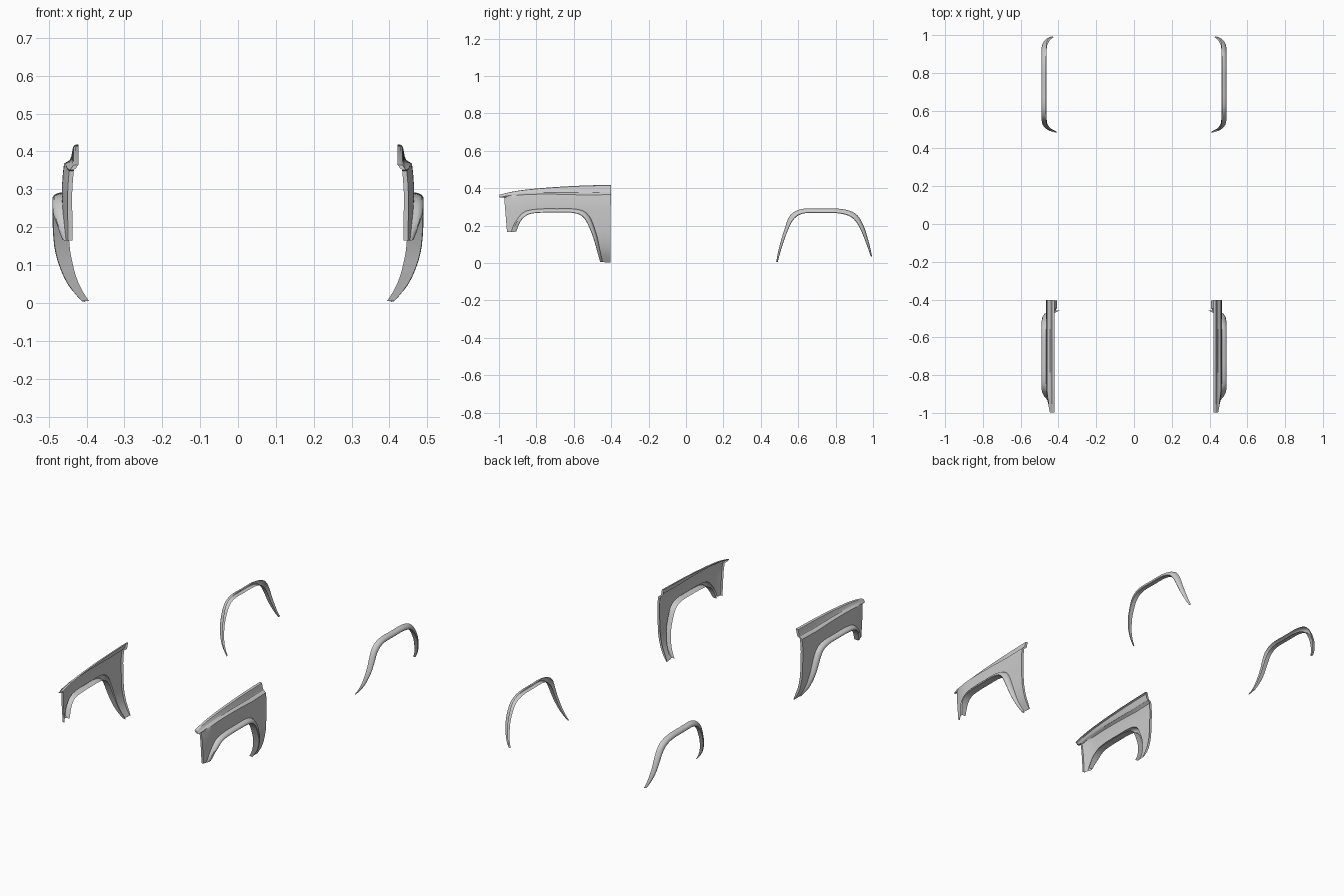
import bpy, bmesh

if "Cube" in bpy.data.objects:
    bpy.data.objects.remove(bpy.data.objects["Cube"])


def spline(pts, n=4):
    """Catmull-Rom curve through 2D points."""
    p = [pts[0]] + pts + [pts[-1]]
    out = []
    for i in range(1, len(p) - 2):
        a, b, c, d = p[i - 1:i + 3]
        for k in range(n):
            t = k / n
            out.append(tuple(0.5 * (2 * q + (r - o) * t + (2 * o - 5 * q + 4 * r - s) * t * t
                                    + (3 * q - o - 3 * r + s) * t ** 3)
                             for o, q, r, s in zip(a, b, c, d)))
    return out + [pts[-1]]


def lerp_table(tab, v):
    if v <= tab[0][0]:
        return tab[0][1]
    for (a, fa), (b, fb) in zip(tab, tab[1:]):
        if v <= b:
            return fa + (fb - fa) * (v - a) / (b - a)
    return tab[-1][1]


# body side: half-width against height
SIDE = spline([(0, .405), (.03, .425), (.07, .443), (.12, .455), (.165, .461), (.29, .465)], 6)
# how far the flare stands off the body, against height
STAND = [(0, .003), (.05, .015), (.12, .024), (.2, .027), (.3, .026)]


def side_x(z):
    return lerp_table(SIDE, z)


def grid_object(name, cols):
    """Skin a grid of points, mirrored to both sides of the car."""
    bm = bmesh.new()
    vs = [[bm.verts.new(p) for p in c] for c in cols]
    for a, b in zip(vs, vs[1:]):
        for i in range(len(a) - 1):
            bm.faces.new((a[i], b[i], b[i + 1], a[i + 1]))
    bmesh.ops.remove_doubles(bm, verts=bm.verts, dist=0.0002)
    bmesh.ops.recalc_face_normals(bm, faces=bm.faces)
    if sum(f.normal.x * f.calc_area() for f in bm.faces) < 0:
        bmesh.ops.reverse_faces(bm, faces=bm.faces)
    me = bpy.data.meshes.new(name)
    bm.to_mesh(me)
    bm.free()
    ob = bpy.data.objects.new(name, me)
    bpy.context.collection.objects.link(ob)
    ob.modifiers.new("Mirror", 'MIRROR').use_mirror_merge = False
    bpy.ops.object.select_all(action='DESELECT')
    ob.select_set(True)
    bpy.context.view_layer.objects.active = ob
    bpy.ops.object.shade_smooth_by_angle(angle=0.6)
    return ob


def nose_in(y):
    """The fender draws inward toward the nose."""
    t = max(0, min(1, (-.87 - y) / .1))
    return .016 * t * t


def flare(name, outer, inner, lip, front):
    cols = []
    n = len(outer) - 1
    for k, ((yo, zo), (yi, zi)) in enumerate(zip(outer, inner)):
        d = lerp_table(STAND, zo)
        if front:
            d *= min(1, .35 + 5 * k / n)
        nose = nose_in(yo) if front else 0
        col = []
        for t, s in ((0, 0), (.1, .45), (.3, .8), (.6, .97), (.9, 1), (1, .93)):
            y, z = yo + (yi - yo) * t, zo + (zi - zo) * t
            col.append((side_x(z) - nose + d * s, y, z))
        col.append((side_x(zi) - nose - lip, yi, zi))
        cols.append(col)
    return grid_object(name, cols)


# front wheel arch lines (y, z)
f_out = spline([(-.935, .165), (-.915, .215), (-.87, .27), (-.8, .288), (-.69, .29), (-.58, .287),
                (-.52, .255), (-.482, .165), (-.46, .07), (-.446, .005)])
f_in = spline([(-.908, .168), (-.883, .225), (-.845, .258), (-.79, .268), (-.69, .27), (-.6, .267),
               (-.545, .24), (-.503, .155), (-.477, .07), (-.459, .005)])
flare("front_arch_flare", f_out, f_in, .015, True)

# rear wheel arch lines (y, z)
r_out = spline([(.482, .004), (.497, .08), (.525, .175), (.557, .255), (.62, .289), (.72, .291),
                (.83, .289), (.905, .265), (.947, .205), (.978, .11), (.995, .035)])
r_in = spline([(.49, .004), (.511, .08), (.542, .168), (.577, .235), (.63, .265), (.72, .267),
               (.82, .265), (.886, .243), (.928, .19), (.963, .105), (.989, .033)])
flare("rear_arch_flare", r_out, r_in, 0, False)

# fender panel: lofted from the arch line up to the bonnet edge
TOP = spline([(-1, .364), (-.94, .379), (-.85, .393), (-.7, .406), (-.55, .414), (-.4, .418)])
low = [(-.957, .165)] + f_out + [(-.424, .003), (-.404, .003)]
n = len(low) - 1
cols = []
for k, (y0, z0) in enumerate(low):
    u = k / n
    y1 = -.972 + .57 * u              # where this column meets the shoulder crease
    s = .3 + .7 * min(1, u * 1.3)     # the shoulder band narrows toward the nose
    yt = y1 - .026 * (1 - u) ** 4     # nose tip overhang
    zt = lerp_table(TOP, yt)
    zc = zt - .052 * s
    col = []
    for i in range(11):
        t = i / 10
        y, z = y0 + (y1 - y0) * t, z0 + (zc - z0) * t
        x = side_x(z) - nose_in(y)
        x -= .006 * max(0, (z - .29) / .08) ** 2
        col.append((x, y, z))
    for off, x in ((.046, .453), (.04, .444), (.03, .440), (.012, .437), (.003, .434), (0, .429), (0, .421)):
        x = min(x, col[10][0]) if off > .03 else x
        col.append((x, yt, zt - off * s))
    cols.append(col)
# folded returns along the front and rear edges
for idx, fold in ((0, .012), (-1, .014)):
    ret = [(max(x - fold, .403 if z < .1 else .421), y, z) for x, y, z in cols[idx]]
    cols = [ret] + cols if idx == 0 else cols + [ret]
grid_object("front_fender", cols)
